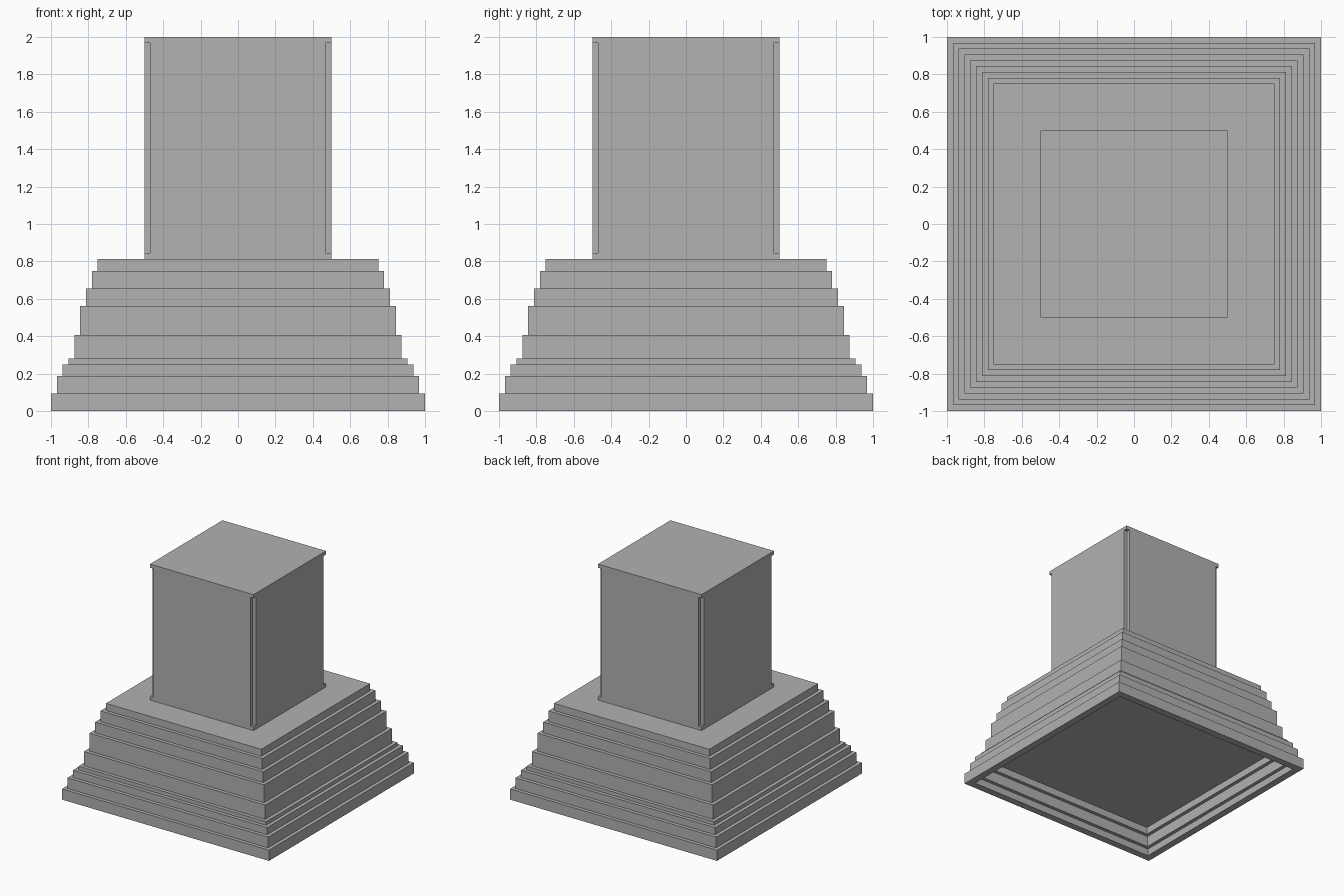
import bpy
import bmesh

U = 1 / 32  # design module

if "Cube" in bpy.data.objects:
    bpy.data.objects.remove(bpy.data.objects["Cube"], do_unlink=True)

# Single stone colour
stone = bpy.data.materials.new("stone grey")
stone.use_nodes = True
colour = (0.445, 0.445, 0.445, 1)
stone.diffuse_color = colour
stone.node_tree.nodes["Principled BSDF"].inputs["Base Color"].default_value = colour


def finish(name, bm):
    bmesh.ops.recalc_face_normals(bm, faces=bm.faces)
    mesh = bpy.data.meshes.new(name)
    bm.to_mesh(mesh)
    bm.free()
    mesh.materials.append(stone)
    obj = bpy.data.objects.new(name, mesh)
    bpy.context.collection.objects.link(obj)
    return obj


def square_lathe(name, profile):
    """Sweep a (half width, height) profile around a square and cap both ends."""
    bm = bmesh.new()
    rings = [[bm.verts.new((sx * r * U, sy * r * U, z * U))
              for sx, sy in ((-1, -1), (1, -1), (1, 1), (-1, 1))]
             for r, z in profile]
    for low, high in zip(rings, rings[1:]):
        for i in range(4):
            j = (i + 1) % 4
            bm.faces.new((low[i], low[j], high[j], high[i]))
    bm.faces.new(rings[0])
    bm.faces.new(rings[-1])
    return finish(name, bm)


def box(name, half_x, half_y, z0, z1):
    bm = bmesh.new()
    bmesh.ops.create_cube(bm, size=1)
    for v in bm.verts:
        v.co.x *= 2 * half_x * U
        v.co.y *= 2 * half_y * U
        v.co.z = (z1 if v.co.z > 0 else z0) * U
    return finish(name, bm)


def steps(first_half, tops):
    """Profile of steps that narrow by one module at each level."""
    points, z = [], 0
    for i, top in enumerate(tops):
        points += [(first_half - i, z), (first_half - i, top)]
        z = top
    return points


# Stepped base with a shallow stepped hollow underneath
hollow = steps(30, (2, 5, 7))
outside = steps(32, (3, 6, 8, 9, 13, 18, 21, 24, 26))
square_lathe("stepped_base", hollow[::-1] + outside)

# Tower block: crossed boxes leave a notch down each corner
box("tower_bottom_slab", 16, 16, 26, 27)
box("tower_front_back_walls", 15, 16, 27, 63)
box("tower_side_walls", 16, 15, 27, 63)
box("tower_top_slab", 16, 16, 63, 64)
